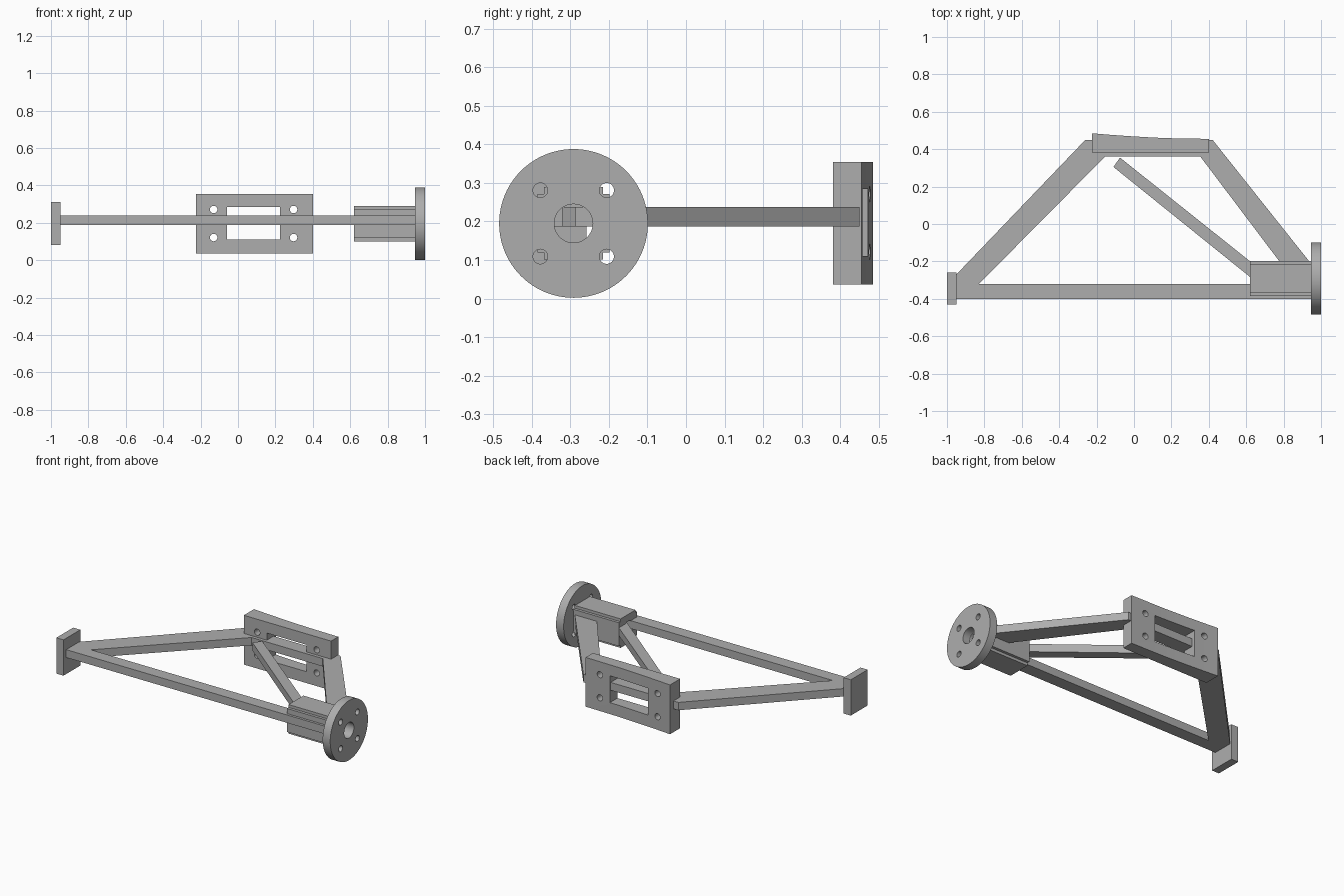
import bpy, bmesh, math
from mathutils import Matrix, Vector

if "Cube" in bpy.data.objects:
    bpy.data.objects.remove(bpy.data.objects["Cube"])

grey = bpy.data.materials.new("steel grey")
grey.diffuse_color = (0.42, 0.42, 0.42, 1)
grey.use_nodes = True
grey.node_tree.nodes["Principled BSDF"].inputs["Base Color"].default_value = grey.diffuse_color


def make(name, bm):
    bmesh.ops.recalc_face_normals(bm, faces=bm.faces)
    me = bpy.data.meshes.new(name)
    bm.to_mesh(me)
    bm.free()
    me.materials.append(grey)
    ob = bpy.data.objects.new(name, me)
    bpy.context.collection.objects.link(ob)
    return ob


def prism(name, pts, lo, hi, axis="z"):
    """Extrude a 2D outline along z (points are x,y) or x (points are y,z)."""
    bm = bmesh.new()
    put = (lambda a, b: (a, b, lo)) if axis == "z" else (lambda a, b: (lo, a, b))
    face = bm.faces.new([bm.verts.new(put(a, b)) for a, b in pts])
    ext = bmesh.ops.extrude_face_region(bm, geom=[face])["geom"]
    step = Vector((0, 0, hi - lo)) if axis == "z" else Vector((hi - lo, 0, 0))
    bmesh.ops.translate(bm, vec=step, verts=[v for v in ext if isinstance(v, bmesh.types.BMVert)])
    return make(name, bm)


def rod(name, centre, r, depth, axis, seg=48):
    bm = bmesh.new()
    bmesh.ops.create_cone(bm, cap_ends=True, segments=seg, radius1=r, radius2=r, depth=depth)
    turn = Matrix.Rotation(math.pi / 2, 4, "Y" if axis == "x" else "X")
    bmesh.ops.transform(bm, matrix=Matrix.Translation(centre) @ turn, verts=bm.verts)
    return make(name, bm)


def cut(ob, cutters):
    for c in cutters:
        c.hide_render = True
        m = ob.modifiers.new("cut", "BOOLEAN")
        m.operation, m.solver, m.object = "DIFFERENCE", "EXACT", c
        bpy.context.view_layer.objects.active = ob
        bpy.ops.object.modifier_apply(modifier=m.name)
        bpy.data.objects.remove(c)


def smooth(ob):
    bpy.ops.object.select_all(action="DESELECT")
    ob.select_set(True)
    bpy.context.view_layer.objects.active = ob
    bpy.ops.object.shade_smooth_by_angle(angle=math.radians(30))


# Flat frame bars, all at one height
Z0, Z1 = 0.187, 0.238
bars = {
    "front_bar": [(-0.96, -0.402), (0.95, -0.402), (0.95, -0.32), (-0.96, -0.32)],
    "left_diagonal": [(-0.95, -0.402), (-0.91, -0.402), (-0.155, 0.36), (-0.155, 0.45),
                      (-0.26, 0.45), (-0.95, -0.27)],
    "back_bar": [(-0.155, 0.36), (0.355, 0.36), (0.355, 0.45), (-0.155, 0.45)],
    "right_diagonal": [(0.355, 0.36), (0.785, -0.21), (0.945, -0.21), (0.42, 0.45), (0.355, 0.45)],
    "brace": [(-0.11, 0.305), (0.625, -0.287), (0.625, -0.203), (-0.075, 0.355)],
}
for name, pts in bars.items():
    prism(name, pts, Z0, Z1)

# Left end pad
prism("end_pad", [(-0.43, 0.08), (-0.258, 0.08), (-0.258, 0.312), (-0.43, 0.312)], -1, -0.949, "x")

# Hub: round flange and square sleeve with stepped corners
CY, CZ = -0.292, 0.195
flange = rod("round_flange", (0.973, CY, CZ), 0.193, 0.054, "x", 96)
cut(flange, [rod("bore", (0.973, CY, CZ), 0.05, 0.2, "x")] +
    [rod("bolt", (0.973, CY + a * 0.086, CZ + b * 0.086), 0.019, 0.2, "x", 32)
     for a in (-1, 1) for b in (-1, 1)])
smooth(flange)
h, s = 0.094, 0.076
quarter = [(h, s), (s, s), (s, h)]
outline = []
for k in range(4):
    c, n = round(math.cos(k * math.pi / 2)), round(math.sin(k * math.pi / 2))
    outline += [(CY + a * c - b * n, CZ + a * n + b * c) for a, b in quarter]
sleeve = prism("hub_sleeve", outline, 0.62, 0.95, "x")
cut(sleeve, [rod("bore", (0.78, CY, CZ), 0.05, 0.6, "x")])
smooth(sleeve)

# Mounting plate with a gently swept rear face, window and four bolt holes
rear = [(0.40, 0.455), (0.17, 0.459), (0.07, 0.464), (-0.03, 0.47), (-0.13, 0.477), (-0.225, 0.485)]
plate = prism("mounting_plate", [(-0.225, 0.381), (0.40, 0.381)] + rear, 0.036, 0.355)
cut(plate, [prism("window", [(-0.06, 0.2), (0.225, 0.2), (0.225, 0.6), (-0.06, 0.6)], 0.11, 0.284)] +
    [rod("bolt", (x, 0.43, z), 0.02, 0.4, "y", 32) for x in (-0.13, 0.297) for z in (0.121, 0.271)])
smooth(plate)
